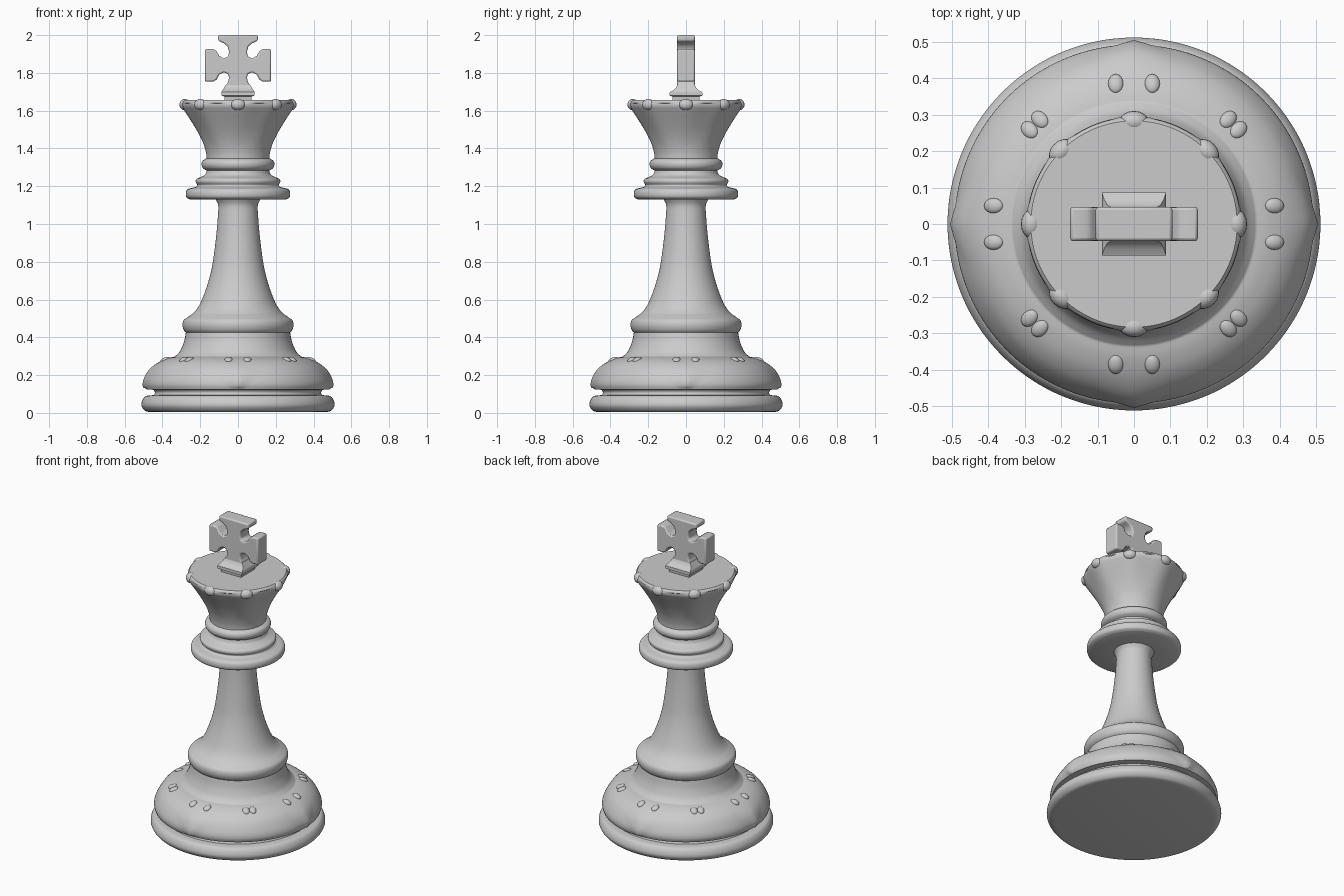
import bpy, bmesh, math
from mathutils import Matrix, Vector

if "Cube" in bpy.data.objects:
    bpy.data.objects.remove(bpy.data.objects["Cube"])

SEG = 128


def finish(name, bm, angle=40):
    bmesh.ops.recalc_face_normals(bm, faces=bm.faces)
    me = bpy.data.meshes.new(name)
    bm.to_mesh(me)
    bm.free()
    for p in me.polygons:
        p.use_smooth = True
    me.set_sharp_from_angle(angle=math.radians(angle))
    ob = bpy.data.objects.new(name, me)
    bpy.context.collection.objects.link(ob)
    return ob


def spline(pts, n=5):
    """Catmull-Rom curve through the profile points."""
    p = [Vector(q) for q in pts]
    p = [p[0]] + p + [p[-1]]
    out = []
    for a, b, c, d in zip(p, p[1:], p[2:], p[3:]):
        for i in range(n):
            t = i / n
            out.append(0.5 * (2 * b + (c - a) * t + (2 * a - 5 * b + 4 * c - d) * t * t
                              + (3 * b - a - 3 * c + d) * t ** 3))
    return out + [p[-1]]


def lathe(name, runs, relief=None):
    """Turn smooth profile runs around z; run ends stay crisp corners."""
    prof = []
    for run in runs:
        s = spline(run) if len(run) > 2 else [Vector(q) for q in run]
        prof += s[1:] if prof else s
    bm = bmesh.new()
    rings = []
    for r, z in prof:
        ring = []
        for i in range(SEG):
            a = math.tau * i / SEG
            rr = r + (relief(a, r, z) if relief else 0)
            ring.append(bm.verts.new((rr * math.cos(a), rr * math.sin(a), z)))
        rings.append(ring)
    for lo, hi in zip(rings, rings[1:]):
        for i in range(SEG):
            j = (i + 1) % SEG
            bm.faces.new((lo[i], lo[j], hi[j], hi[i]))
    bmesh.ops.remove_doubles(bm, verts=bm.verts, dist=1e-5)
    return finish(name, bm)


def bumps(name, spots):
    """Ellipsoids placed as (angle, radius, sideways, z, sizes, tilt)."""
    bm = bmesh.new()
    for ang, r, side, z, size, tilt in spots:
        m = (Matrix.Rotation(ang, 4, 'Z') @ Matrix.Translation((r, side, z))
             @ Matrix.Rotation(tilt, 4, 'Y') @ Matrix.Diagonal((*size, 1)))
        bmesh.ops.create_uvsphere(bm, u_segments=16, v_segments=10, radius=1, matrix=m)
    return finish(name, bm)


def leaf(a, r, z):
    """Drooping leaf ridge on each of the four sides of the base."""
    if not 0.13 < z < 0.28:
        return 0
    d = (a + math.pi / 4) % (math.pi / 2) - math.pi / 4
    width = 0.02 + 0.09 * min(1, (z - 0.13) / 0.08)
    k = max(0, 1 - abs(r * d) / width)
    return 0.013 * k * min(1, (0.28 - z) / 0.06)


def flutes(a, r, z):
    """Slight eight-sided swell below the crown points."""
    k = max(0, min(1, (z - 1.42) / 0.18)) if z < 1.64 else 0
    return 0.005 * k * math.cos(8 * a)


# Foot disc
lathe("foot_disc", [
    [(0, 0.004), (0.46, 0.004)],
    [(0.46, 0.004), (0.49, 0.01), (0.508, 0.03), (0.511, 0.05), (0.502, 0.075), (0.485, 0.09), (0.445, 0.094)],
    [(0.445, 0.094), (0.44, 0.108), (0.447, 0.122)]])

# Bulging base with leaf relief
lathe("base_bulge", [
    [(0.447, 0.122), (0.485, 0.125)],
    [(0.485, 0.125), (0.492, 0.15), (0.484, 0.185), (0.455, 0.235), (0.415, 0.27), (0.37, 0.29), (0.335, 0.298)],
    [(0.335, 0.298), (0.312, 0.32), (0.298, 0.345), (0.285, 0.38), (0.276, 0.425)]], leaf)

# Base ring and stem
lathe("stem", [
    [(0.276, 0.425), (0.288, 0.44), (0.294, 0.465), (0.288, 0.49), (0.265, 0.508), (0.235, 0.53), (0.205, 0.57),
     (0.175, 0.64), (0.15, 0.72), (0.133, 0.8), (0.115, 0.94), (0.106, 1.05), (0.105, 1.1), (0.118, 1.13)]])

# Stacked collar rings
lathe("collar", [
    [(0.118, 1.13), (0.255, 1.13)],
    [(0.255, 1.13), (0.273, 1.142), (0.276, 1.165), (0.265, 1.185), (0.225, 1.195)],
    [(0.225, 1.195), (0.215, 1.205), (0.224, 1.222), (0.22, 1.238), (0.2, 1.247), (0.175, 1.26), (0.165, 1.282)],
    [(0.165, 1.282), (0.185, 1.295), (0.193, 1.315), (0.187, 1.335), (0.166, 1.348)]])

# Flared crown
lathe("crown", [
    [(0.166, 1.348), (0.17, 1.38), (0.185, 1.43), (0.213, 1.49), (0.248, 1.55), (0.279, 1.6), (0.292, 1.625),
     (0.292, 1.645), (0.283, 1.657)],
    [(0.283, 1.657), (0, 1.657)]], flutes)

# Eight crown points
eighths = [i * math.pi / 4 for i in range(8)]
bumps("crown_points", [(a, 0.281, 0, 1.632, (0.029, 0.04, 0.03), 0) for a in eighths])

# Small carved buds on the base shoulder
buds = []
for i, a in enumerate(eighths):
    off = 0.05 if i % 2 == 0 else 0.02
    for s in (-off, off):
        buds.append((a, 0.385, s, 0.281, (0.028, 0.021, 0.013), 0.35))
bumps("base_buds", buds)

# Square plinth under the cross
bm = bmesh.new()
levels = [(0.07, 0.07, 1.65), (0.072, 0.072, 1.675), (0.087, 0.087, 1.68), (0.088, 0.086, 1.698),
          (0.082, 0.068, 1.707), (0.073, 0.052, 1.722), (0.062, 0.046, 1.74)]
rings = [[bm.verts.new((sx * x, sy * y, z)) for sx, sy in ((-1, -1), (1, -1), (1, 1), (-1, 1))]
         for x, y, z in levels]
for lo, hi in zip(rings, rings[1:]):
    for i in range(4):
        j = (i + 1) % 4
        bm.faces.new((lo[i], lo[j], hi[j], hi[i]))
bm.faces.new(rings[-1])
finish("cross_plinth", bm)

# Flared cross: mirrored half outline, extruded and softened
half = [(0.07, 1.725), (0.053, 1.75), (0.047, 1.775), (0.053, 1.795), (0.075, 1.803), (0.1, 1.79), (0.113, 1.765),
        (0.13, 1.754), (0.175, 1.754), (0.175, 1.926), (0.13, 1.926), (0.113, 1.915), (0.1, 1.89), (0.075, 1.877),
        (0.053, 1.885), (0.047, 1.91), (0.055, 1.94), (0.075, 1.957), (0.105, 1.97), (0.105, 2.0)]
outline = half + [(-x, z) for x, z in reversed(half)]
bm = bmesh.new()
face = bm.faces.new([bm.verts.new((x, -0.047, z)) for x, z in outline])
ext = bmesh.ops.extrude_face_region(bm, geom=[face])
bmesh.ops.translate(bm, vec=(0, 0.094, 0), verts=[v for v in ext["geom"] if isinstance(v, bmesh.types.BMVert)])
cross = finish("cross", bm, 50)
bev = cross.modifiers.new("soft_edges", 'BEVEL')
bev.width = 0.008
bev.segments = 2
bev.limit_method = 'ANGLE'
bev.angle_limit = math.radians(50)
